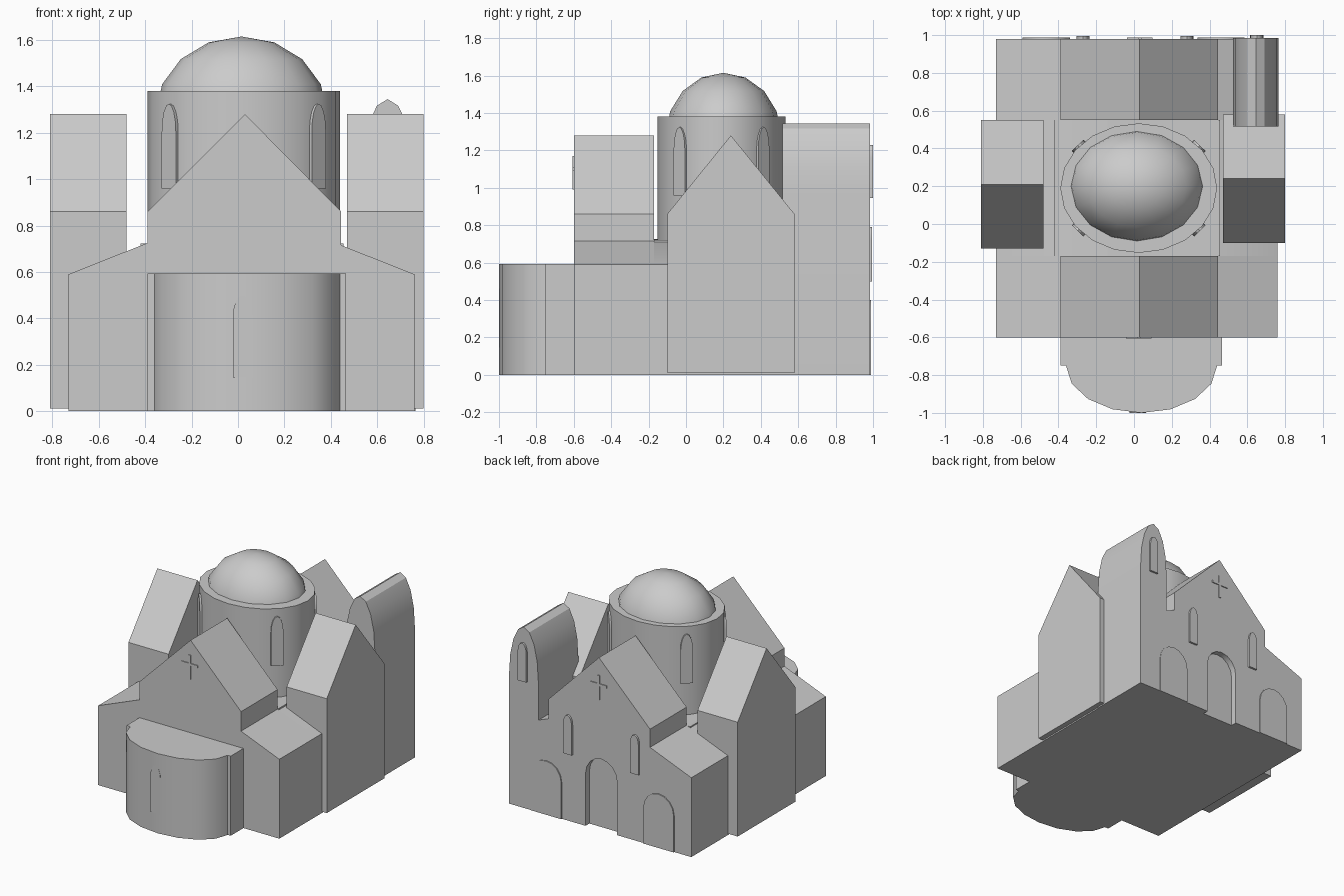
import bpy, bmesh, math

cube = bpy.data.objects.get("Cube")
if cube:
    bpy.data.objects.remove(cube, do_unlink=True)

# One stone colour for the whole building
stone = bpy.data.materials.new("grey_stone")
stone.use_nodes = True
grey = (0.6, 0.6, 0.6, 1)
stone.diffuse_color = grey
stone.node_tree.nodes["Principled BSDF"].inputs["Base Color"].default_value = grey
parts = []


def finish(name, bm):
    bmesh.ops.recalc_face_normals(bm, faces=bm.faces)
    mesh = bpy.data.meshes.new(name)
    bm.to_mesh(mesh)
    bm.free()
    mesh.materials.append(stone)
    obj = bpy.data.objects.new(name, mesh)
    bpy.context.collection.objects.link(obj)
    parts.append(obj)
    return obj


def prism(name, profile, start, end, axis="Y"):
    """Extrude a 2D profile along the given axis."""
    place = {"X": lambda u, v, w: (w, u, v),
             "Y": lambda u, v, w: (u, w, v),
             "Z": lambda u, v, w: (u, v, w)}[axis]
    bm = bmesh.new()
    rings = [[bm.verts.new(place(u, v, w)) for u, v in profile] for w in (start, end)]
    for ring in rings:
        bm.faces.new(ring)
    for i in range(len(profile)):
        j = (i + 1) % len(profile)
        bm.faces.new((rings[0][i], rings[0][j], rings[1][j], rings[1][i]))
    return finish(name, bm)


def arch(x, bottom, top, width, rise, steps=8):
    """Outline of a round-headed opening."""
    half, spring = width / 2, top - rise
    curve = [(x + half * math.cos(math.pi * i / steps),
              spring + rise * math.sin(math.pi * i / steps)) for i in range(steps + 1)]
    return [(x - half, bottom), (x + half, bottom)] + curve


def gable(left, right, bottom, eave, ridge):
    return [(left, bottom), (right, bottom), (right, eave),
            ((left + right) / 2, ridge), (left, eave)]


def cross(name, x, z, y0, y1):
    """Raised cross, z at the crossbar."""
    w, arm, up, down = 0.009, 0.068, 0.07, 0.11
    prism(name, [(x - w, z - down), (x + w, z - down), (x + w, z - w), (x + arm, z - w),
                 (x + arm, z + w), (x + w, z + w), (x + w, z + up), (x - w, z + up),
                 (x - w, z + w), (x - arm, z + w), (x - arm, z - w), (x - w, z - w)], y0, y1)


# Nave with lean-to aisles, interrupted by the crossing
aisle_left = [(-0.39, 0.725), (-0.73, 0.59), (-0.73, 0)]
aisle_right = [(0.76, 0), (0.76, 0.59), (0.445, 0.715)]
nave = aisle_right + [(0.445, 0.86), (0.03, 1.28), (-0.39, 0.86)] + aisle_left
prism("front_nave", nave, -0.6, -0.17)
back_nave = prism("back_nave", nave, 0.55, 0.98)
prism("crossing_aisles", aisle_right + aisle_left, -0.17, 0.55)
prism("crossing_platform", [(-0.42, -0.17), (0.455, -0.17), (0.455, 0.55), (-0.42, 0.55)],
      0.6, 0.722, "Z")

# Recessed main doorway
cutter = prism("doorway_cutter", arch(0.01, -0.1, 0.53, 0.26, 0.14), 0.935, 1.1)
cutter.hide_render = True
mod = back_nave.modifiers.new("doorway", "BOOLEAN")
mod.operation, mod.object, mod.solver = "DIFFERENCE", cutter, "EXACT"
bpy.context.view_layer.objects.active = back_nave
bpy.ops.object.modifier_apply(modifier=mod.name)
parts.remove(cutter)
bpy.data.objects.remove(cutter, do_unlink=True)

# Transepts
prism("left_transept", gable(-0.1, 0.58, 0.01, 0.86, 1.28), 0.47, 0.80, "X")
prism("right_transept", gable(-0.13, 0.55, 0.01, 0.86, 1.28), -0.81, -0.48, "X")

# Apse: short straight bay and a half-round end
bend = [(0.04 + 0.4 * math.cos(math.pi * i / 8), -0.75 - 0.25 * math.sin(math.pi * i / 8))
        for i in range(9)]
prism("apse", [(0.465, -0.59), (0.465, -0.75)] + bend + [(-0.39, -0.75), (-0.39, -0.59)],
      0, 0.592, "Z")
prism("apse_window", arch(0.02, 0.145, 0.5, 0.085, 0.1), -1.0, -0.97)

# Bell tower with a vaulted top
prism("bell_tower", arch(0.645, 0, 1.345, 0.24, 0.375), 0.515, 0.985)

# Oval drum and dome
CX, CY, RX, RY = 0.025, 0.19, 0.415, 0.343
bm = bmesh.new()
bmesh.ops.create_cone(bm, cap_ends=True, segments=20, radius1=1, radius2=1, depth=1)
drum = finish("drum", bm)
drum.scale = (RX, RY, 0.68)
drum.location = (CX, CY, 1.04)
bm = bmesh.new()
bmesh.ops.create_uvsphere(bm, u_segments=16, v_segments=8, radius=1)
dome = finish("dome", bm)
dome.scale = (0.37, 0.308, 0.333)
dome.location = (0.015, 0.2, 1.282)

# Four diagonal drum windows
for i, deg in enumerate((40, 140, 220, 320)):
    t = math.radians(deg)
    window = prism(f"drum_window_{i + 1}", arch(0, 0.96, 1.325, 0.085, 0.12), -0.03, 0.008)
    window.location = (CX + RX * math.cos(t), CY + RY * math.sin(t), 0)
    window.rotation_euler.z = math.atan2(math.sin(t) / RY, math.cos(t) / RX) - math.pi / 2

# Back wall windows and side doors
for name, x, low, high, y in (("left_window", 0.28, 0.5, 0.79, 0.995),
                              ("right_window", -0.27, 0.5, 0.79, 0.995),
                              ("tower_window", 0.65, 0.945, 1.23, 1.0)):
    prism(name, arch(x, low, high, 0.07, 0.07), 0.97, y)
for name, x in (("left_door", 0.46), ("right_door", -0.465)):
    prism(name, arch(x, 0, 0.4, 0.25, 0.13), 0.97, 0.988)

# Gable crosses
cross("front_cross", 0.025, 1.1, -0.606, -0.59)
cross("back_cross", 0.03, 1.08, 0.97, 0.987)

# Smooth the round parts, keep edges crisp
for obj in bpy.context.view_layer.objects:
    obj.select_set(obj in parts)
bpy.context.view_layer.objects.active = drum
bpy.ops.object.shade_smooth_by_angle(angle=math.radians(32))
